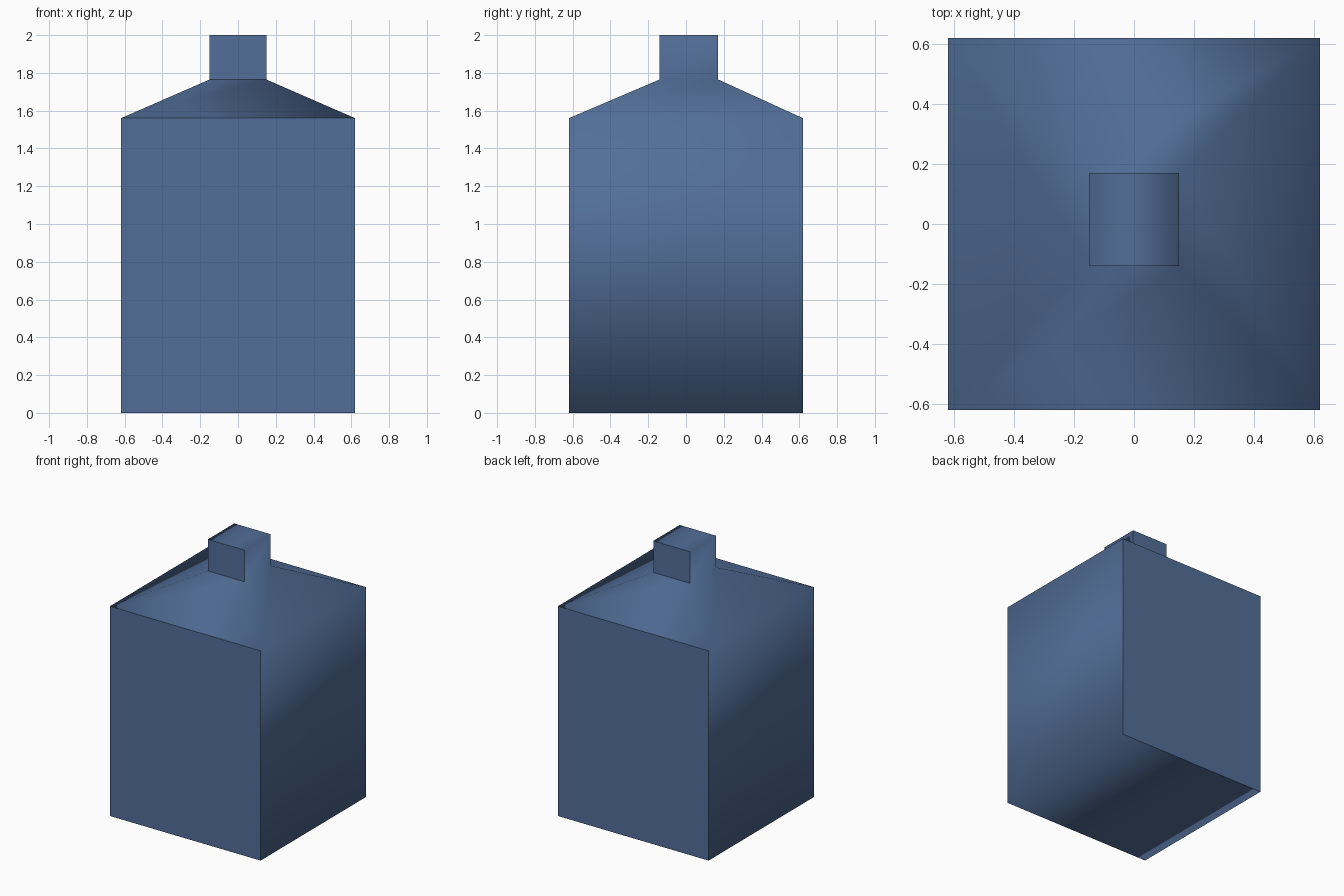
import bpy, bmesh

if "Cube" in bpy.data.objects:
    bpy.data.objects.remove(bpy.data.objects["Cube"])

# Single steel-blue colour
blue = bpy.data.materials.new("steel blue")
blue.diffuse_color = (0.084, 0.156, 0.314, 1)
blue.use_nodes = True
blue.node_tree.nodes["Principled BSDF"].inputs["Base Color"].default_value = blue.diffuse_color

# Square sections from base to cap: half width x, front y, back y, height z
SECTIONS = [
    (0.62, -0.62, 0.62, 0.0),      # base
    (0.62, -0.62, 0.62, 1.56),     # shoulder edge
    (0.15, -0.14, 0.17, 1.765),    # neck bottom
    (0.15, -0.14, 0.17, 2.0),      # neck top
]

bm = bmesh.new()
rings = [[bm.verts.new(p) for p in ((-w, f, z), (w, f, z), (w, b, z), (-w, b, z))]
         for w, f, b, z in SECTIONS]

# Walls, sloped shoulders and neck
for low, high in zip(rings, rings[1:]):
    for i in range(4):
        j = (i + 1) % 4
        bm.faces.new((low[i], low[j], high[j], high[i]))

# Bottom and top
bm.faces.new(rings[0][::-1])
bm.faces.new(rings[-1])
bm.normal_update()

# Smooth shell, with crisp borders around the flat front and back panels
for face in bm.faces:
    face.smooth = True
for face in bm.faces:
    if abs(face.normal.y) > 0.99:
        for edge in face.edges:
            edge.smooth = False

mesh = bpy.data.meshes.new("bottle_body")
bm.to_mesh(mesh)
bm.free()
mesh.materials.append(blue)
bottle = bpy.data.objects.new("bottle_body", mesh)
bpy.context.collection.objects.link(bottle)
